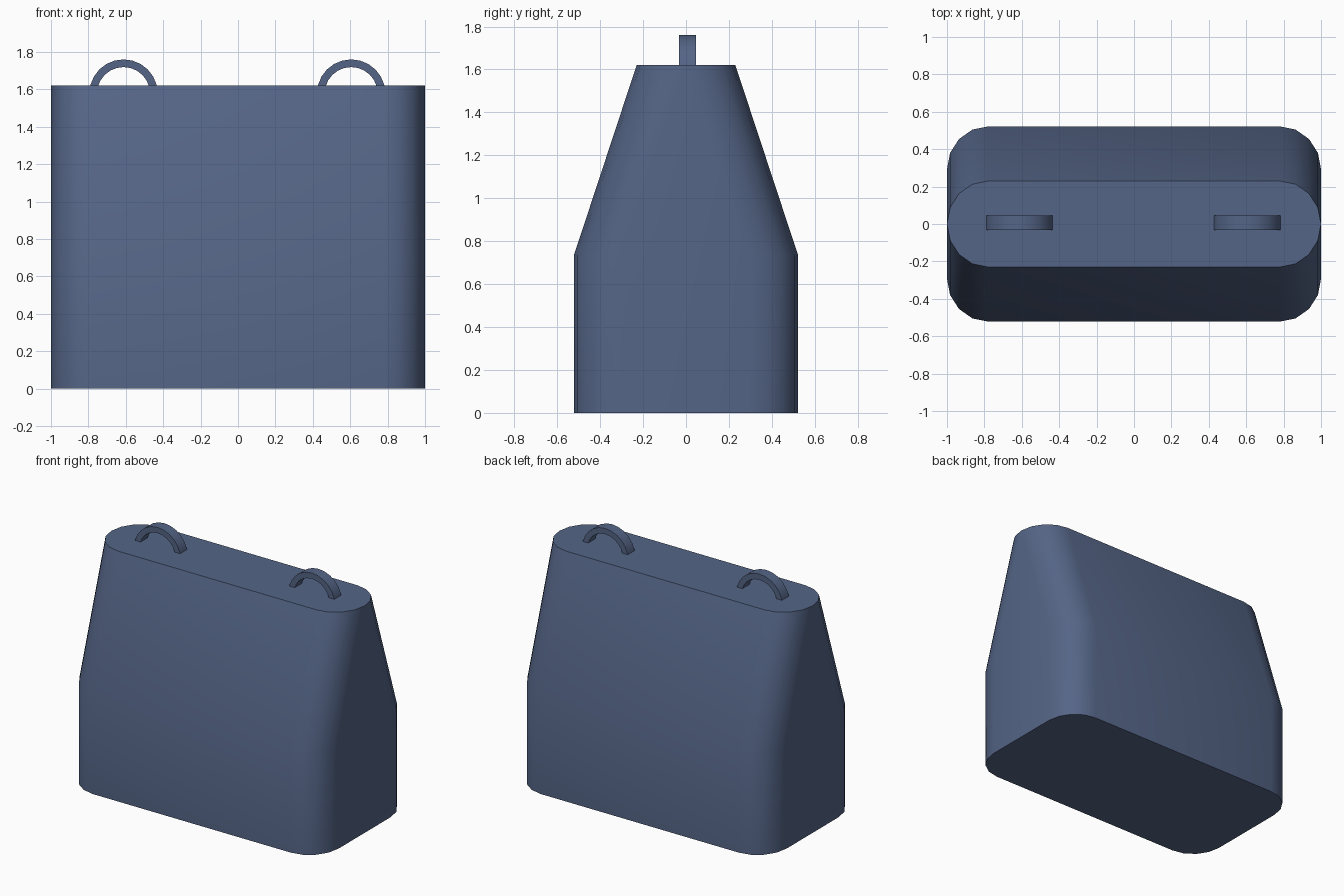
import bpy, bmesh, math

if "Cube" in bpy.data.objects:
    bpy.data.objects.remove(bpy.data.objects["Cube"])

mat = bpy.data.materials.new("slate_blue")
mat.diffuse_color = (0.09, 0.13, 0.24, 1)
mat.use_nodes = True
mat.node_tree.nodes["Principled BSDF"].inputs["Base Color"].default_value = mat.diffuse_color


def finish(bm, name, angle):
    bmesh.ops.recalc_face_normals(bm, faces=bm.faces)
    me = bpy.data.meshes.new(name)
    bm.to_mesh(me)
    bm.free()
    me.materials.append(mat)
    ob = bpy.data.objects.new(name, me)
    bpy.context.collection.objects.link(ob)
    bpy.ops.object.select_all(action='DESELECT')
    ob.select_set(True)
    bpy.context.view_layer.objects.active = ob
    bpy.ops.object.shade_smooth_by_angle(angle=math.radians(angle))
    return ob


def outline(half_y, z, rx=0.22, ry=0.23, steps=4):
    """Rounded rectangle, counter-clockwise, always one unit half-width in x."""
    pts = []
    for q, (sx, sy) in enumerate([(1, 1), (-1, 1), (-1, -1), (1, -1)]):
        for i in range(steps + 1):
            a = math.pi / 2 * (q + i / steps)
            pts.append((sx * (1 - rx) + rx * math.cos(a),
                        sy * (half_y - ry) + ry * math.sin(a), z))
    return pts


# body: straight lower part, tapering front and back to a pill-shaped top
bm = bmesh.new()
rings = [[bm.verts.new(p) for p in outline(h, z)]
         for h, z in [(0.522, 0), (0.522, 0.735), (0.23, 1.62)]]
for a, b in zip(rings, rings[1:]):
    n = len(a)
    for i in range(n):
        j = (i + 1) % n
        bm.faces.new((a[i], a[j], b[j], b[i]))
bm.faces.new(rings[0])
bm.faces.new(rings[-1])
bmesh.ops.remove_doubles(bm, verts=bm.verts, dist=1e-4)
finish(bm, "body", 30)


# lifting loops: square-section arches sunk into the top
def loop(name, cx, cy=0.007, cz=1.577, r_out=0.183, r_in=0.142, hw=0.039, steps=12):
    bm = bmesh.new()
    secs = []
    for i in range(steps + 1):
        a = math.pi * i / steps
        secs.append([bm.verts.new((cx + r * math.cos(a), cy + y, cz + r * math.sin(a)))
                     for r, y in [(r_out, -hw), (r_out, hw), (r_in, hw), (r_in, -hw)]])
    for s, t in zip(secs, secs[1:]):
        for k in range(4):
            m = (k + 1) % 4
            bm.faces.new((s[k], s[m], t[m], t[k]))
    bm.faces.new(secs[0])
    bm.faces.new(secs[-1])
    finish(bm, name, 30)


loop("left_loop", -0.612)
loop("right_loop", 0.605)
